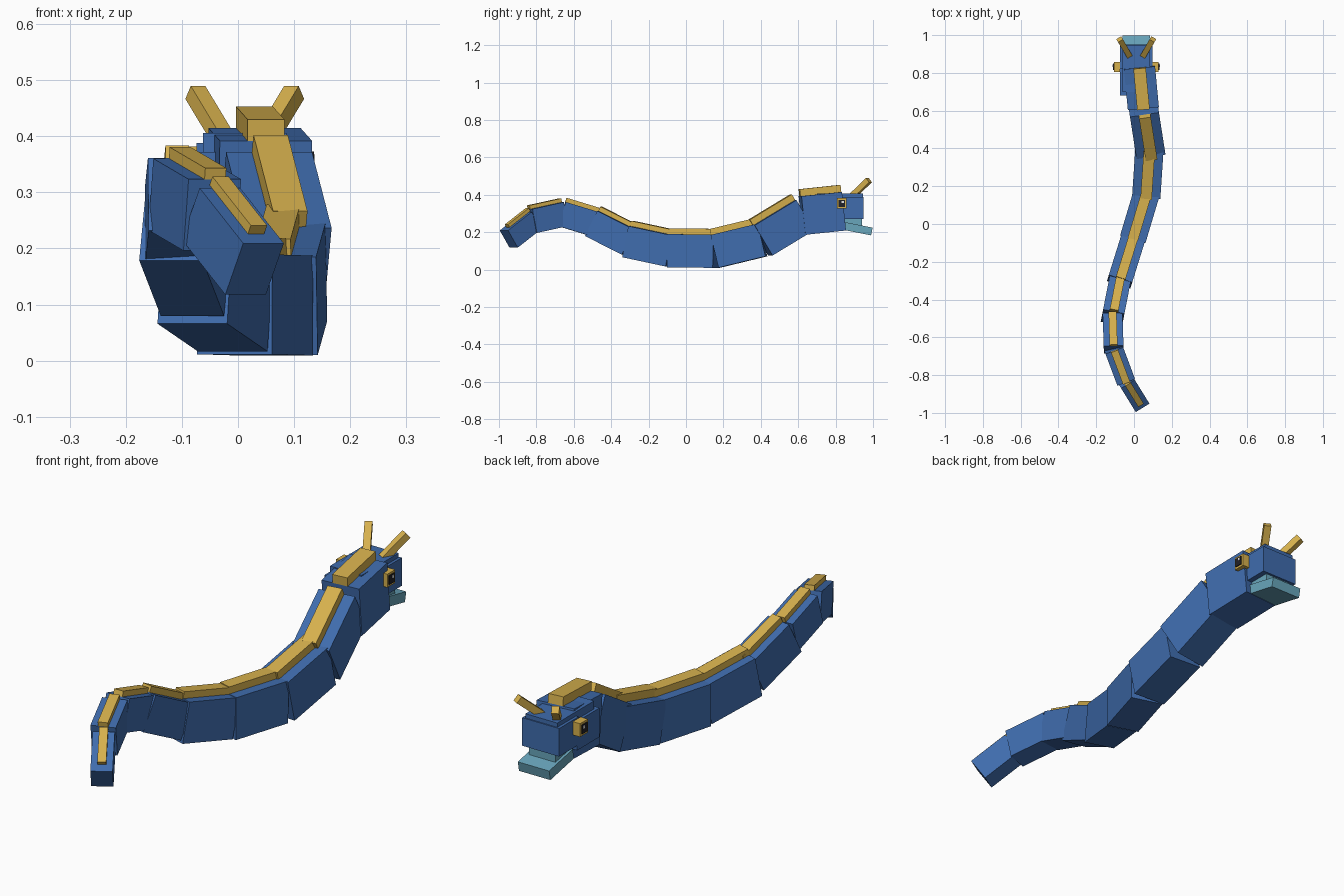
import bpy
from mathutils import Vector, Matrix

cube = bpy.data.objects.get("Cube")
if cube:
    bpy.data.objects.remove(cube)


def material(name, rgb):
    m = bpy.data.materials.new(name)
    m.use_nodes = True
    m.diffuse_color = (*rgb, 1)
    m.node_tree.nodes["Principled BSDF"].inputs["Base Color"].default_value = (*rgb, 1)
    return m


BLUE = material("scale_blue", (0.05, 0.15, 0.42))
GOLD = material("fin_gold", (0.68, 0.44, 0.075))
JAW = material("jaw_light_blue", (0.14, 0.38, 0.50))
DARK = material("pupil_dark", (0.015, 0.015, 0.02))
WHITE = material("glint_white", (0.8, 0.8, 0.8))


def box(name, center, size, mat, axes=None):
    """Flat-sided block; axes are its right, forward and up directions."""
    bpy.ops.mesh.primitive_cube_add(size=1)
    ob = bpy.context.object
    ob.name = name
    rot = Matrix(axes).transposed().to_4x4() if axes else Matrix.Identity(4)
    ob.data.transform(Matrix.Translation(center) @ rot @ Matrix.Diagonal((*size, 1)))
    ob.data.materials.append(mat)
    return ob


def span(name, low, high, mat):
    low, high = Vector(low), Vector(high)
    return box(name, (low + high) / 2, high - low, mat)


def frame(d):
    d = d.normalized()
    right = d.cross(Vector((0, 0, 1))).normalized()
    return right, d, right.cross(d)


# Ridge of the back from tail to neck, then width and height of each segment
ridge = [Vector(p) for p in (
    (.045, -.972, .21), (-.035, -.845, .315), (-.105, -.66, .362), (-.11, -.47, .312),
    (-.07, -.28, .225), (-.003, -.07, .187), (.065, .15, .187), (.085, .37, .242),
    (.053, .59, .382), (.03, .82, .414))]
widths = (.085, .10, .105, .115, .13, .14, .15, .155, .165)
heights = (.11, .13, .135, .15, .17, .178, .18, .188, .207)
count = len(widths)
ups = [frame(ridge[i + 1] - ridge[i])[2] for i in range(count)]

# Joints on the centre line below the ridge
joints = []
for i, p in enumerate(ridge):
    a, b = max(i - 1, 0), min(i, count - 1)
    up = (ups[a] + ups[b]).normalized()
    joints.append(p - up * (heights[a] + heights[b]) / 4)

# Body segments, each with a fin strip on its back
for i in range(count):
    axes = frame(joints[i + 1] - joints[i])
    length = (joints[i + 1] - joints[i]).length
    mid = (joints[i] + joints[i + 1]) / 2
    w, h = widths[i], heights[i]
    box(f"body_segment_{i + 1}", mid, (w, length + .006, h), BLUE, axes)
    thick = .018 + .0025 * i
    fin_length = length + .008
    shift = 0
    if i == 0:
        fin_length, shift = length - .015, .02
    box(f"back_fin_{i + 1}", mid + axes[2] * (h + thick) / 2 + axes[1] * shift,
        (w * .4, fin_length, thick), GOLD, axes)

# Head blocks
MID = .012
span("head", (MID - .086, .82, .27), (MID + .086, .95, .388), BLUE)
span("head_crown", (MID - .074, .70, .37), (MID + .074, .945, .406), BLUE)
span("head_back", (MID - .086, .68, .25), (MID + .08, .83, .372), BLUE)

# Mouth and drooping lower jaw
span("mouth", (MID - .062, .83, .215), (MID + .062, .94, .272), JAW)
box("lower_jaw", (MID, .915, .219), (.146, .16, .042), JAW,
    frame(Vector((0, 1, -.2))))

# Horns and eyes on both sides
for side, label in ((-1, "right"), (1, "left")):
    base = Vector((MID + side * .038, .892, .395))
    tip = Vector((MID + side * .088, .978, .478))
    box(f"{label}_horn", (base + tip) / 2, (.03, (tip - base).length, .03), GOLD,
        frame(tip - base))
    x = MID + side * .102
    box(f"{label}_eye_frame", (x, .832, .354), (.034, .052, .056), GOLD)
    box(f"{label}_pupil", (x + side * .017, .832, .354), (.008, .034, .038), DARK)
    box(f"{label}_eye_glint", (x + side * .021, .838, .362), (.004, .011, .011), WHITE)
